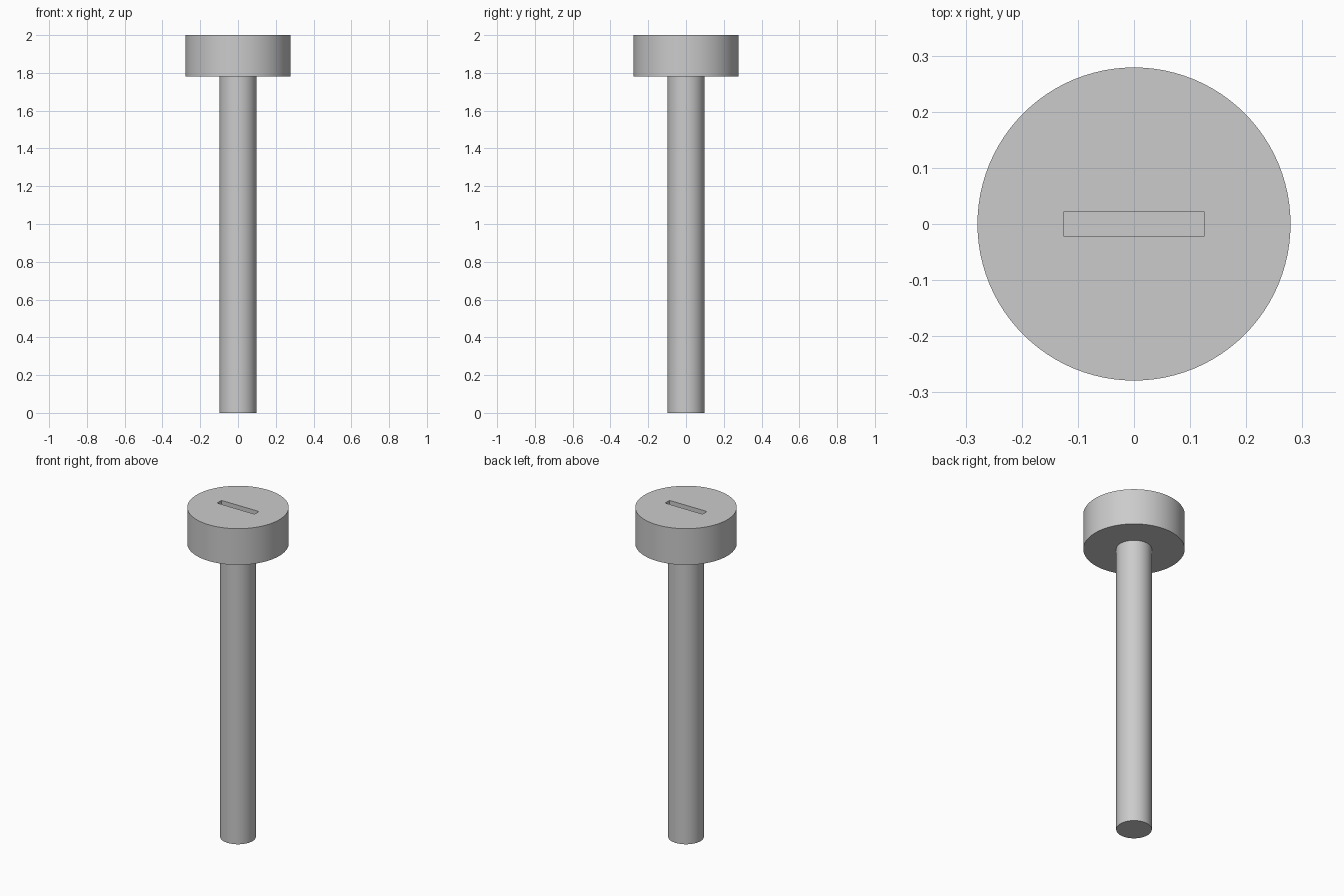
import bpy
import math

default = bpy.data.objects.get("Cube")
if default:
    bpy.data.objects.remove(default, do_unlink=True)

steel = bpy.data.materials.new("grey_steel")
steel.use_nodes = True
colour = (0.6, 0.6, 0.6, 1)
steel.diffuse_color = colour
steel.node_tree.nodes["Principled BSDF"].inputs["Base Color"].default_value = colour

HEAD_RADIUS, SHANK_RADIUS = 0.279, 0.098
HEAD_BOTTOM, TOP = 1.78, 2.0
SLOT_LENGTH, SLOT_WIDTH, SLOT_DEPTH = 0.252, 0.042, 0.08


def lathe(name, profile, sides=96):
    """Spin a radius/height profile into a closed solid of revolution."""
    verts, faces = [], []
    for r, z in profile:
        for i in range(sides):
            a = math.tau * i / sides
            verts.append((r * math.cos(a), r * math.sin(a), z))
    for ring in range(len(profile) - 1):
        for i in range(sides):
            j = (i + 1) % sides
            a, b = ring * sides, (ring + 1) * sides
            faces.append((a + i, a + j, b + j, b + i))
    faces.append(tuple(reversed(range(sides))))
    faces.append(tuple(range(len(verts) - sides, len(verts))))
    mesh = bpy.data.meshes.new(name)
    mesh.from_pydata(verts, [], faces)
    mesh.materials.append(steel)
    obj = bpy.data.objects.new(name, mesh)
    bpy.context.collection.objects.link(obj)
    return obj


# Shank and head as one continuous turned solid
screw = lathe("screw_body", [(SHANK_RADIUS, 0), (SHANK_RADIUS, HEAD_BOTTOM),
                             (HEAD_RADIUS, HEAD_BOTTOM), (HEAD_RADIUS, TOP)])

# Slot cutter, sunk into the head
bpy.ops.mesh.primitive_cube_add(size=1, location=(0, 0, TOP))
cutter = bpy.context.object
cutter.name = "slot_cutter"
cutter.scale = (SLOT_LENGTH, SLOT_WIDTH, SLOT_DEPTH * 2)
cutter.data.materials.append(steel)
cutter.hide_render = True
cutter.hide_viewport = True

slot = screw.modifiers.new("slot", 'BOOLEAN')
slot.operation = 'DIFFERENCE'
slot.solver = 'EXACT'
slot.object = cutter

# Apply the cut, then smooth the round sides and keep the rims crisp
bpy.ops.object.select_all(action='DESELECT')
bpy.context.view_layer.objects.active = screw
screw.select_set(True)
bpy.ops.object.modifier_apply(modifier=slot.name)
bpy.data.objects.remove(cutter, do_unlink=True)
bpy.ops.object.shade_smooth_by_angle(angle=math.radians(30))
